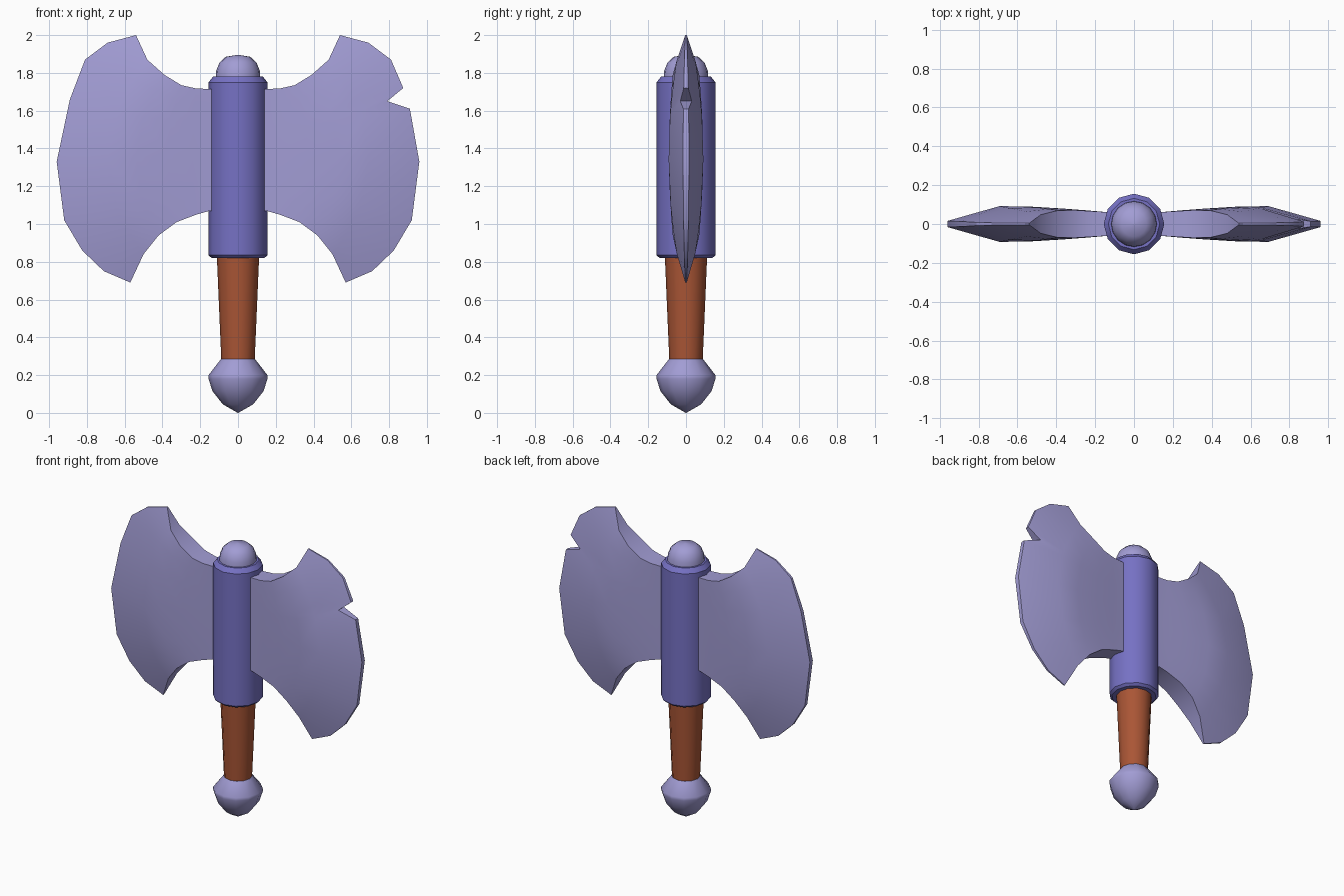
import bpy, bmesh, math

if "Cube" in bpy.data.objects:
    bpy.data.objects.remove(bpy.data.objects["Cube"])


def material(name, rgb):
    m = bpy.data.materials.new(name)
    m.diffuse_color = (*rgb, 1)
    m.use_nodes = True
    m.node_tree.nodes["Principled BSDF"].inputs["Base Color"].default_value = m.diffuse_color
    return m


STEEL = material("pale lavender steel", (0.36, 0.335, 0.66))
COLLAR = material("violet metal", (0.18, 0.165, 0.55))
GRIP = material("red brown leather", (0.40, 0.092, 0.036))


def finish(name, bm, mat, angle=30):
    bmesh.ops.remove_doubles(bm, verts=bm.verts, dist=1e-4)
    bmesh.ops.recalc_face_normals(bm, faces=bm.faces)
    me = bpy.data.meshes.new(name)
    bm.to_mesh(me)
    bm.free()
    me.materials.append(mat)
    ob = bpy.data.objects.new(name, me)
    bpy.context.collection.objects.link(ob)
    bpy.ops.object.select_all(action='DESELECT')
    ob.select_set(True)
    bpy.context.view_layer.objects.active = ob
    bpy.ops.object.shade_smooth_by_angle(angle=math.radians(angle))


def lathe(name, profile, mat, sides=12, angle=35):
    # revolve a closed radius/height profile about z
    bm = bmesh.new()
    rings = [[bm.verts.new((r * math.cos(2 * math.pi * k / sides),
                            r * math.sin(2 * math.pi * k / sides), z))
              for k in range(sides)] for r, z in profile]
    for a, b in zip(rings, rings[1:]):
        for k in range(sides):
            n = (k + 1) % sides
            bm.faces.new((a[k], a[n], b[n], b[k]))
    bm.faces.new(rings[0])
    bm.faces.new(rings[-1])
    bmesh.ops.dissolve_degenerate(bm, edges=bm.edges, dist=1e-4)
    finish(name, bm, mat, angle)


# shaft parts
lathe("pommel", [(0.001, 0.0), (0.08, 0.045), (0.135, 0.115), (0.156, 0.18),
                 (0.156, 0.2), (0.09, 0.285)], STEEL, 12, 40)
lathe("grip", [(0.088, 0.27), (0.112, 0.83)], GRIP)
lathe("collar", [(0.14, 0.82), (0.156, 0.835), (0.156, 1.75), (0.132, 1.78)], COLLAR)
lathe("top_knob", [(0.118, 1.77), (0.116, 1.81), (0.098, 1.855), (0.065, 1.885),
                   (0.001, 1.896)], STEEL, 16, 45)

# blade outline: lower and upper scoops from collar to tips, then cutting edges
LOWER = [(0.10, 1.07), (0.15, 1.07), (0.22, 1.05), (0.325, 1.01), (0.42, 0.94), (0.50, 0.84)]
UPPER = [(0.10, 1.715), (0.15, 1.715), (0.22, 1.717), (0.30, 1.735), (0.39, 1.79), (0.48, 1.87)]
EDGE_LOW = [(0.57, 0.69), (0.71, 0.75), (0.825, 0.86), (0.92, 1.02), (0.96, 1.33)]
EDGE_TOP = [(0.81, 1.87), (0.69, 1.96), (0.54, 2.0)]
NOTCH = [(0.91, 1.61), (0.79, 1.65), (0.875, 1.72)]
BULGE = [0, 0, 0.05, 0.15, 0.33, 0.5]
MID_Y = [0.06, 0.062, 0.07, 0.08, 0.09, 0.092]
END_Y = [0.06, 0.062, 0.066, 0.071, 0.07, 0.048]


def blade(name, side, edge):
    bm = bmesh.new()
    z0, z1 = edge[0][1], edge[-1][1]
    grid = []
    for ex, ez in edge:
        t = (ez - z0) / (z1 - z0)
        p = 1 - (2 * t - 1) ** 2
        row = []
        for i in range(len(LOWER)):
            (ax, az), (bx, bz) = LOWER[i], UPPER[i]
            row.append((ax + (bx - ax) * t + BULGE[i] * 0.405 * p, az + (bz - az) * t,
                        END_Y[i] + (MID_Y[i] - END_Y[i]) * p))
        row.append((ex, ez, 0.03 if (ex, ez) == NOTCH[1] else 0.004 + 0.012 * p))
        grid.append([[bm.verts.new((side * x, s * h, z)) for x, z, h in row] for s in (-1, 1)])
    n = len(LOWER)
    for (f0, b0), (f1, b1) in zip(grid, grid[1:]):
        for i in range(n):
            bm.faces.new((f0[i], f0[i + 1], f1[i + 1], f1[i]))
            bm.faces.new((b0[i], b1[i], b1[i + 1], b0[i + 1]))
        for i in (0, n):  # root wall and cutting edge
            bm.faces.new((f0[i], f1[i], b1[i], b0[i]))
    for f, b in (grid[0], grid[-1]):  # scooped walls
        for i in range(n):
            bm.faces.new((f[i], f[i + 1], b[i + 1], b[i]))
    finish(name, bm, STEEL)


blade("left_blade", -1, EDGE_LOW + [(0.89, 1.66)] + EDGE_TOP)
blade("notched_right_blade", 1, EDGE_LOW + NOTCH + EDGE_TOP)
